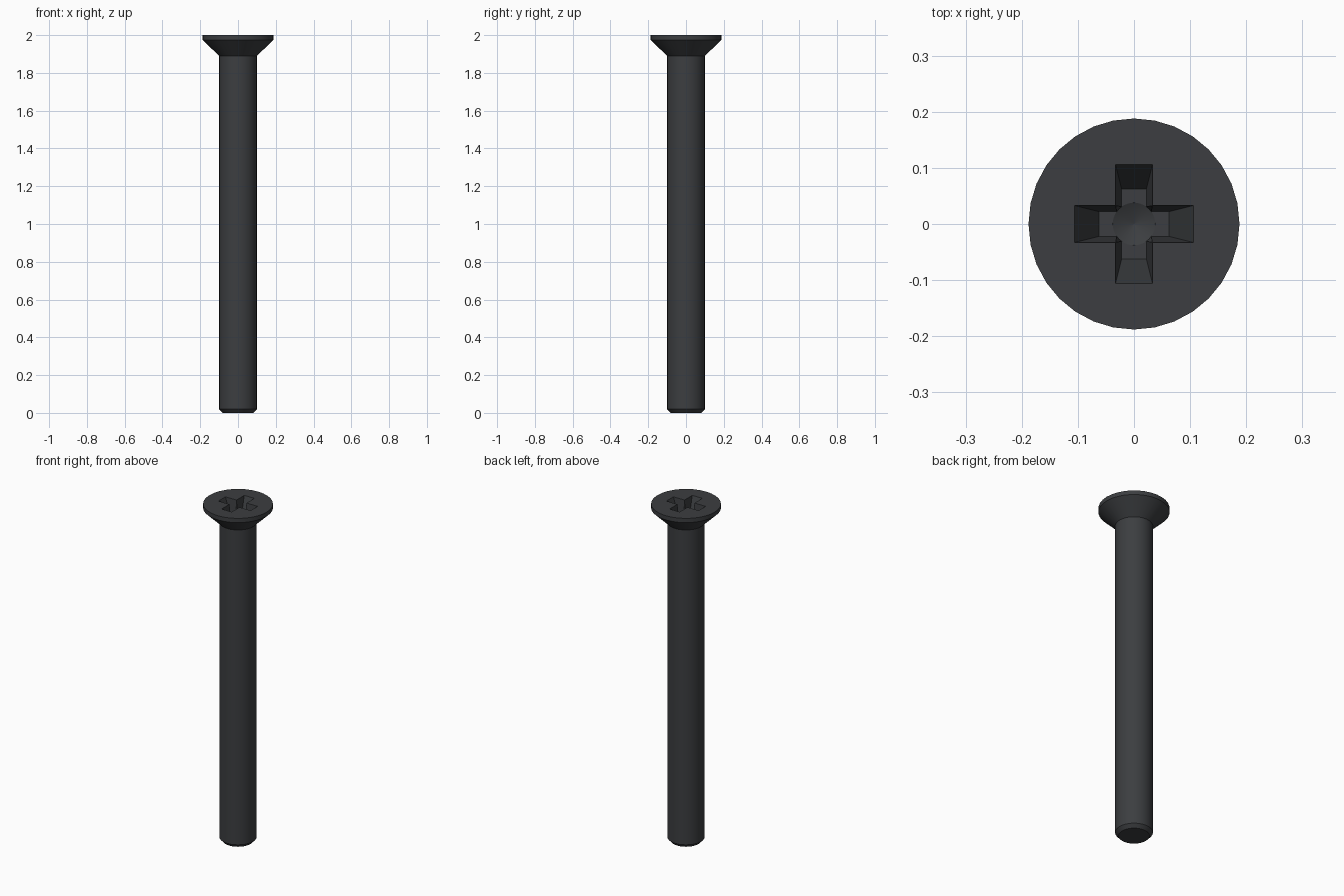
import bpy, bmesh, math

if "Cube" in bpy.data.objects:
    bpy.data.objects.remove(bpy.data.objects["Cube"])

SIDES = 32


def new_object(name, bm):
    bmesh.ops.recalc_face_normals(bm, faces=bm.faces)
    mesh = bpy.data.meshes.new(name)
    bm.to_mesh(mesh)
    bm.free()
    obj = bpy.data.objects.new(name, mesh)
    bpy.context.collection.objects.link(obj)
    return obj


def loft(name, rings):
    """Closed solid through rings of equal point count."""
    bm = bmesh.new()
    loops = [[bm.verts.new(p) for p in ring] for ring in rings]
    n = len(loops[0])
    for a, b in zip(loops, loops[1:]):
        for i in range(n):
            j = (i + 1) % n
            bm.faces.new((a[i], a[j], b[j], b[i]))
    bm.faces.new(loops[0])
    bm.faces.new(loops[-1])
    return new_object(name, bm)


def circle(r, z, n=SIDES):
    return [(r * math.cos(2 * math.pi * i / n), r * math.sin(2 * math.pi * i / n), z)
            for i in range(n)]


def rect(x, y, z):
    return [(-x, -y, z), (x, -y, z), (x, y, z), (-x, y, z)]


# Screw body: chamfered tip, straight shank, countersunk head
profile = [(0.082, 0), (0.1, 0.02), (0.1, 1.89), (0.188, 1.975), (0.188, 2.0)]
screw = loft("countersunk_screw", [circle(r, z) for r, z in profile])

# Cross recess: two tapered bars and a pointed centre, extended just above the head
TOP, FLOOR, OVER = 2.0, 1.89, 0.02
grow = OVER / (TOP - FLOOR)
long_top, long_low, half_top, half_low = 0.106, 0.062, 0.033, 0.022
lt = long_top + (long_top - long_low) * grow
ht = half_top + (half_top - half_low) * grow
cutters = [
    loft("recess_bar_x", [rect(long_low, half_low, FLOOR), rect(lt, ht, TOP + OVER)]),
    loft("recess_bar_y", [rect(half_low, long_low, FLOOR), rect(ht, lt, TOP + OVER)]),
    loft("recess_centre", [circle(0.001, FLOOR - 0.02, 24), circle(0.038, FLOOR - 0.001, 24),
                           circle(0.048, TOP + OVER, 24)]),
]
bpy.context.view_layer.objects.active = screw
screw.select_set(True)
for cutter in cutters:
    cutter.hide_render = True
    mod = screw.modifiers.new(cutter.name, 'BOOLEAN')
    mod.operation = 'DIFFERENCE'
    mod.solver = 'EXACT'
    mod.object = cutter
    bpy.ops.object.modifier_apply(modifier=mod.name)
for cutter in cutters:
    bpy.data.objects.remove(cutter)

# Dark steel finish
steel = bpy.data.materials.new("dark_steel")
steel.diffuse_color = (0.045, 0.048, 0.052, 1)
steel.use_nodes = True
steel.node_tree.nodes["Principled BSDF"].inputs["Base Color"].default_value = steel.diffuse_color
screw.data.materials.clear()
screw.data.materials.append(steel)
bpy.ops.object.shade_smooth_by_angle(angle=math.radians(30))
